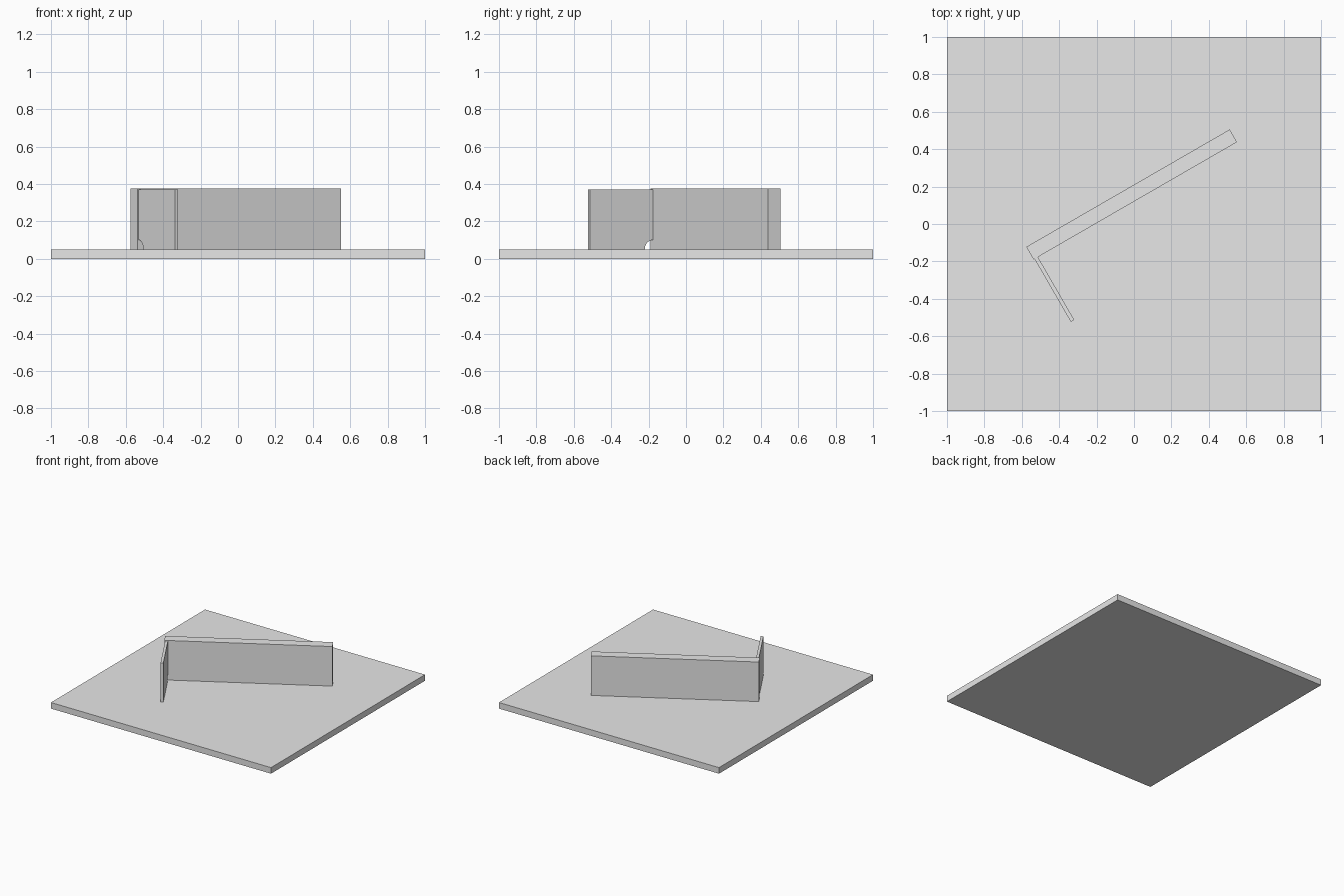
import bpy
import bmesh
from math import radians, sin, cos, pi
from mathutils import Matrix, Vector

if "Cube" in bpy.data.objects:
    bpy.data.objects.remove(bpy.data.objects["Cube"])

GREY = (0.8, 0.8, 0.8, 1.0)
grey = bpy.data.materials.new("plain grey")
grey.use_nodes = True
grey.diffuse_color = GREY
grey.node_tree.nodes["Principled BSDF"].inputs["Base Color"].default_value = GREY


def prism(name, outline, depth, matrix):
    """Extrude a closed outline of 3D points along the depth vector."""
    bm = bmesh.new()
    face = bm.faces.new([bm.verts.new(p) for p in outline])
    new = bmesh.ops.extrude_face_region(bm, geom=[face], use_keep_orig=True)
    moved = [v for v in new["geom"] if isinstance(v, bmesh.types.BMVert)]
    bmesh.ops.translate(bm, verts=moved, vec=depth)
    bmesh.ops.recalc_face_normals(bm, faces=bm.faces)
    mesh = bpy.data.meshes.new(name)
    bm.to_mesh(mesh)
    bm.free()
    mesh.materials.append(grey)
    obj = bpy.data.objects.new(name, mesh)
    obj.matrix_world = matrix
    bpy.context.collection.objects.link(obj)
    return obj


BASE = 0.05

# Square base plate
prism("base_plate", [(-1, -1, 0), (1, -1, 0), (1, 1, 0), (-1, 1, 0)],
      Vector((0, 0, BASE)), Matrix.Identity(4))

# Frame at the wall's front left corner: x along the wall, y through it
corner = Matrix.Translation((-0.537, -0.19, BASE)) @ Matrix.Rotation(radians(30), 4, "Z")

# Thick main wall
LENGTH, THICK = 1.256, 0.078
prism("main_wall", [(0, 0, 0), (LENGTH, 0, 0), (LENGTH, THICK, 0), (0, THICK, 0)],
      Vector((0, 0, 0.325)), corner)

# Thin wing at right angles, with a rounded notch at its inner foot
WING, TOP, NOTCH, START = 0.388, 0.32, 0.051, 0.006
arc = [(START, -NOTCH * sin(t), NOTCH * cos(t))
       for t in (pi / 2 * i / 12 for i in range(13))]
wing = prism("thin_wing", arc + [(START, -WING, 0), (START, -WING, TOP), (START, 0, TOP)],
             Vector((0.021, 0, 0)), corner)

# Smooth only the notch curve
bpy.ops.object.select_all(action="DESELECT")
wing.select_set(True)
bpy.context.view_layer.objects.active = wing
bpy.ops.object.shade_smooth_by_angle(angle=radians(30))
